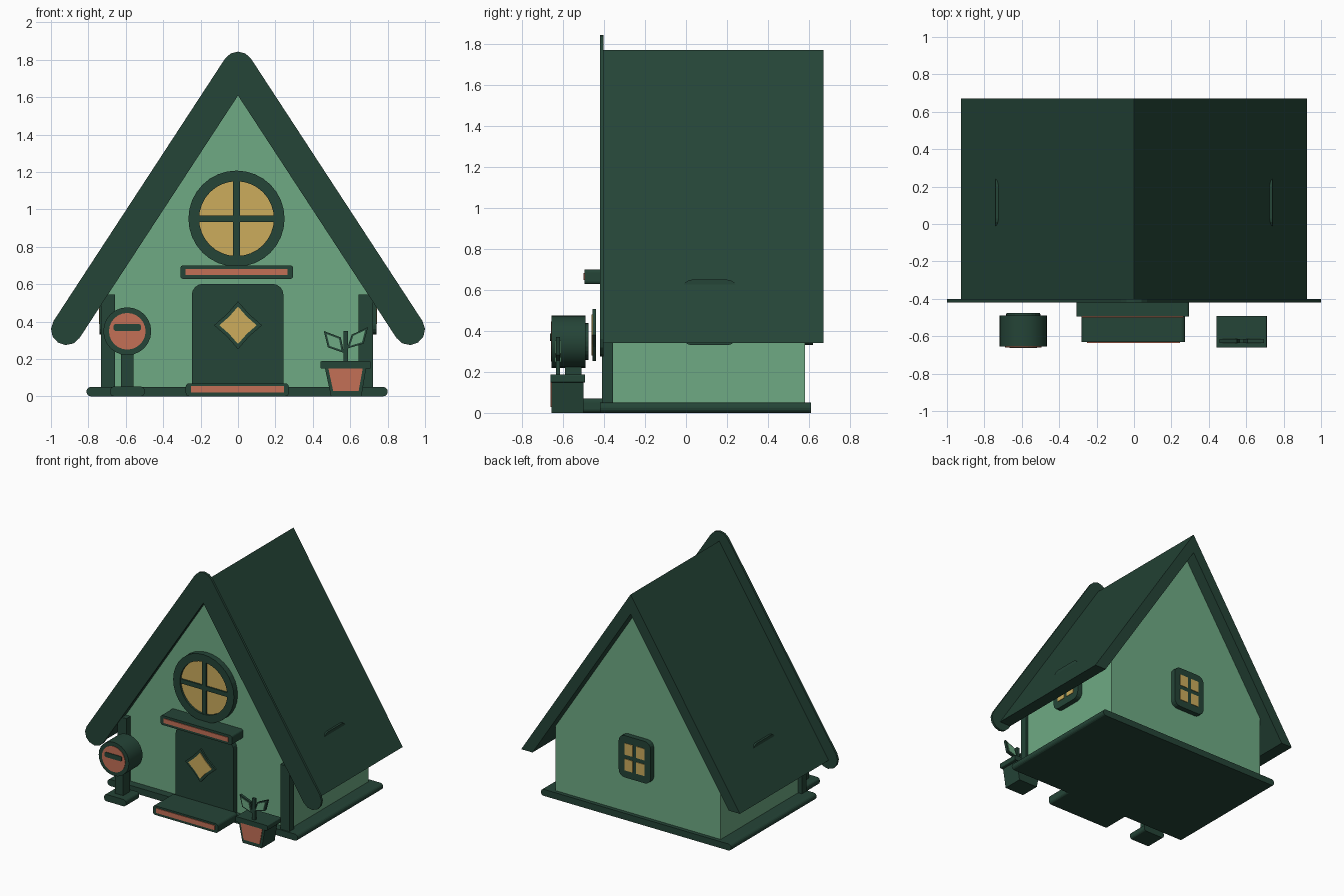
import bpy, bmesh
from math import sin, cos, pi, atan2
from mathutils import Matrix, Vector

cube = bpy.data.objects.get("Cube")
if cube:
    bpy.data.objects.remove(cube)


def material(name, rgb):
    m = bpy.data.materials.new(name)
    m.use_nodes = True
    m.diffuse_color = (*rgb, 1)
    m.node_tree.nodes["Principled BSDF"].inputs["Base Color"].default_value = (*rgb, 1)
    return m


DARK = material("dark green", (0.018, 0.058, 0.038))
LIGHT = material("light green", (0.156, 0.402, 0.231))
GOLD = material("warm gold", (0.604, 0.413, 0.107))
CLAY = material("terracotta", (0.546, 0.162, 0.093))


def prism(name, pts, y0, y1, mat, place=Matrix()):
    """Extrude an x-z outline from y0 to y1."""
    bm = bmesh.new()
    face = bm.faces.new([bm.verts.new((x, y0, z)) for x, z in pts])
    ext = bmesh.ops.extrude_face_region(bm, geom=[face])["geom"]
    bmesh.ops.translate(bm, vec=(0, y1 - y0, 0),
                        verts=[g for g in ext if isinstance(g, bmesh.types.BMVert)])
    bmesh.ops.recalc_face_normals(bm, faces=bm.faces)
    bm.transform(place)
    mesh = bpy.data.meshes.new(name)
    bm.to_mesh(mesh)
    bm.free()
    mesh.materials.append(mat)
    ob = bpy.data.objects.new(name, mesh)
    bpy.context.collection.objects.link(ob)
    return ob


def arc(cx, cz, r, a0, a1, n):
    return [(cx + r * cos(a0 + (a1 - a0) * i / n), cz + r * sin(a0 + (a1 - a0) * i / n))
            for i in range(n + 1)]


def disc(cx, cz, r, n=32):
    return arc(cx, cz, r, 0, 2 * pi, n)[:-1]


def rect(x0, x1, z0, z1, r=0, top_only=False):
    """Rectangle outline with optional rounded corners."""
    if not r:
        return [(x0, z0), (x1, z0), (x1, z1), (x0, z1)]
    top = arc(x1 - r, z1 - r, r, 0, pi / 2, 4) + arc(x0 + r, z1 - r, r, pi / 2, pi, 4)
    if top_only:
        return top + [(x0, z0), (x1, z0)]
    return top + arc(x0 + r, z0 + r, r, pi, 1.5 * pi, 4) + arc(x1 - r, z0 + r, r, 1.5 * pi, 2 * pi, 4)


def mirrored(pts):
    return pts + [(-x, z) for x, z in reversed(pts) if x != 0]


# House body and base slab
prism("walls", mirrored([(0, 1.64), (0.7, 0.55), (0.7, 0.03)]), -0.36, 0.58, LIGHT)
prism("base_slab", rect(-0.81, 0.8, 0, 0.05, 0.024), -0.42, 0.61, DARK)

# Roof slabs, joined at the ridge
prism("roof", [(0, 1.77), (0.925, 0.34), (0.83, 0.34), (0, 1.62),
               (-0.83, 0.34), (-0.925, 0.34)], -0.405, 0.67, DARK)

# Front gable trim with rounded ends
R, TOP, END = 0.083, Vector((0, 1.76)), Vector((0.917, 0.357))
tilt = atan2(END.x, TOP.y - END.y)
half = arc(*TOP, R, pi / 2, tilt, 2) + arc(*END, R, tilt, tilt - pi, 6)
inner_apex = (0, TOP.y - R / sin(tilt))
trim = half + [inner_apex] + [(-x, z) for x, z in reversed(half[1:])]
prism("gable_trim", trim, -0.42, -0.402, DARK)

# Corner posts
for side, x in (("right", -0.695), ("left", 0.683)):
    prism(side + "_corner_post", rect(x - 0.038, x + 0.038, 0.04, 0.545), -0.41, -0.355, DARK)

# Round attic window
CX, CZ = -0.008, 0.95
outer, inner = disc(CX, CZ, 0.257), disc(CX, CZ, 0.2)
prism("round_window_frame", outer, -0.385, -0.35, DARK)
prism("round_window_glass", inner, -0.389, -0.38, GOLD)
for i in range(32):
    j = (i + 1) % 32
    prism("round_window_rim", [outer[i], outer[j], inner[j], inner[i]], -0.405, -0.38, DARK)
prism("round_window_upright", rect(CX - 0.018, CX + 0.018, CZ - 0.205, CZ + 0.205), -0.4, -0.38, DARK)
prism("round_window_crossbar", rect(CX - 0.205, CX + 0.205, CZ - 0.017, CZ + 0.017), -0.4, -0.38, DARK)

# Door with diamond window
prism("door", rect(-0.247, 0.243, 0.04, 0.602, 0.06, True), -0.4, -0.35, DARK)


def diamond(r):
    pts = []
    for k in range(4):
        a = k * pi / 2
        pts += [(0.0 + r * cos(a), 0.38 + r * sin(a)),
                (r * 0.66 * cos(a + pi / 4), 0.38 + r * 0.66 * sin(a + pi / 4))]
    return pts


prism("door_diamond_frame", diamond(0.128), -0.455, -0.44, DARK)
prism("door_diamond_glass", diamond(0.1), -0.46, -0.452, GOLD)

# Awning and doorstep, each with a coloured stripe
prism("awning", rect(-0.308, 0.295, 0.628, 0.7, 0.015), -0.495, -0.35, DARK)
prism("awning_stripe", rect(-0.28, 0.265, 0.648, 0.682), -0.5, -0.494, CLAY)
prism("doorstep", rect(-0.28, 0.272, 0, 0.07, 0.02), -0.63, -0.4, DARK)
prism("doorstep_stripe", rect(-0.25, 0.245, 0.02, 0.056), -0.635, -0.629, CLAY)


# Small four-pane windows on the sides and back
def small_window(name, place):
    prism(name + "_frame", rect(-0.135, 0.135, 0.33, 0.65, 0.05), -0.04, 0.02, DARK, place)
    for sx in (-1, 1):
        for sz in (-1, 1):
            cx, cz = sx * 0.05, 0.49 + sz * 0.06
            prism(name + "_pane", rect(cx - 0.035, cx + 0.035, cz - 0.044, cz + 0.044),
                  -0.044, -0.037, GOLD, place)


for name, loc, turn in (("left_window", (0.7, 0.115, 0), pi / 2),
                        ("right_window", (-0.7, 0.115, 0), -pi / 2),
                        ("back_window", (0, 0.58, 0), pi)):
    small_window(name, Matrix.Translation(loc) @ Matrix.Rotation(turn, 4, "Z"))

# Round mailbox on a stand
MX, MZ = -0.592, 0.348
box = prism("mailbox", disc(MX, MZ, 0.128, 24), -0.655, -0.49, DARK)
prism("mailbox_back", disc(MX, MZ, 0.09, 24), -0.5, -0.475, DARK)
prism("mailbox_face", disc(MX, MZ, 0.098, 24), -0.659, -0.652, CLAY)
prism("mailbox_slot", rect(MX - 0.073, MX + 0.073, 0.35, 0.387, 0.012), -0.664, -0.657, DARK)
prism("mailbox_post", rect(MX - 0.034, MX + 0.034, 0.04, 0.24), -0.59, -0.51, DARK)
prism("mailbox_foot", rect(MX - 0.092, MX + 0.092, 0, 0.052, 0.02), -0.64, -0.48, DARK)
bpy.context.view_layer.objects.active = box
box.select_set(True)
bpy.ops.object.shade_smooth_by_angle()

# Flower pot
PX = 0.575
prism("pot", [(PX - 0.078, 0), (PX + 0.085, 0), (PX + 0.11, 0.15), (PX - 0.11, 0.15)],
      -0.655, -0.5, DARK)
prism("pot_panel", [(PX - 0.066, 0.028), (PX + 0.07, 0.028), (PX + 0.092, 0.15), (PX - 0.092, 0.15)],
      -0.66, -0.654, CLAY)
prism("pot_rim", rect(PX - 0.135, PX + 0.135, 0.148, 0.188, 0.008), -0.66, -0.493, DARK)

# Seedling: stem and two leaves with pale centres
prism("stem", rect(PX - 0.012, PX + 0.012, 0.18, 0.35), -0.635, -0.615, DARK)
for side, leaf in (("right", [(0.458, 0.35), (0.55, 0.315), (0.567, 0.232), (0.48, 0.262)]),
                   ("left", [(0.695, 0.37), (0.608, 0.33), (0.583, 0.255), (0.672, 0.282)])):
    prism(side + "_leaf", leaf, -0.635, -0.615, DARK)
    mid = sum((Vector(p) for p in leaf), Vector((0, 0))) / 4
    core = [mid.lerp(Vector(p), 0.72) for p in leaf]
    prism(side + "_leaf_centre", core, -0.639, -0.611, LIGHT)
